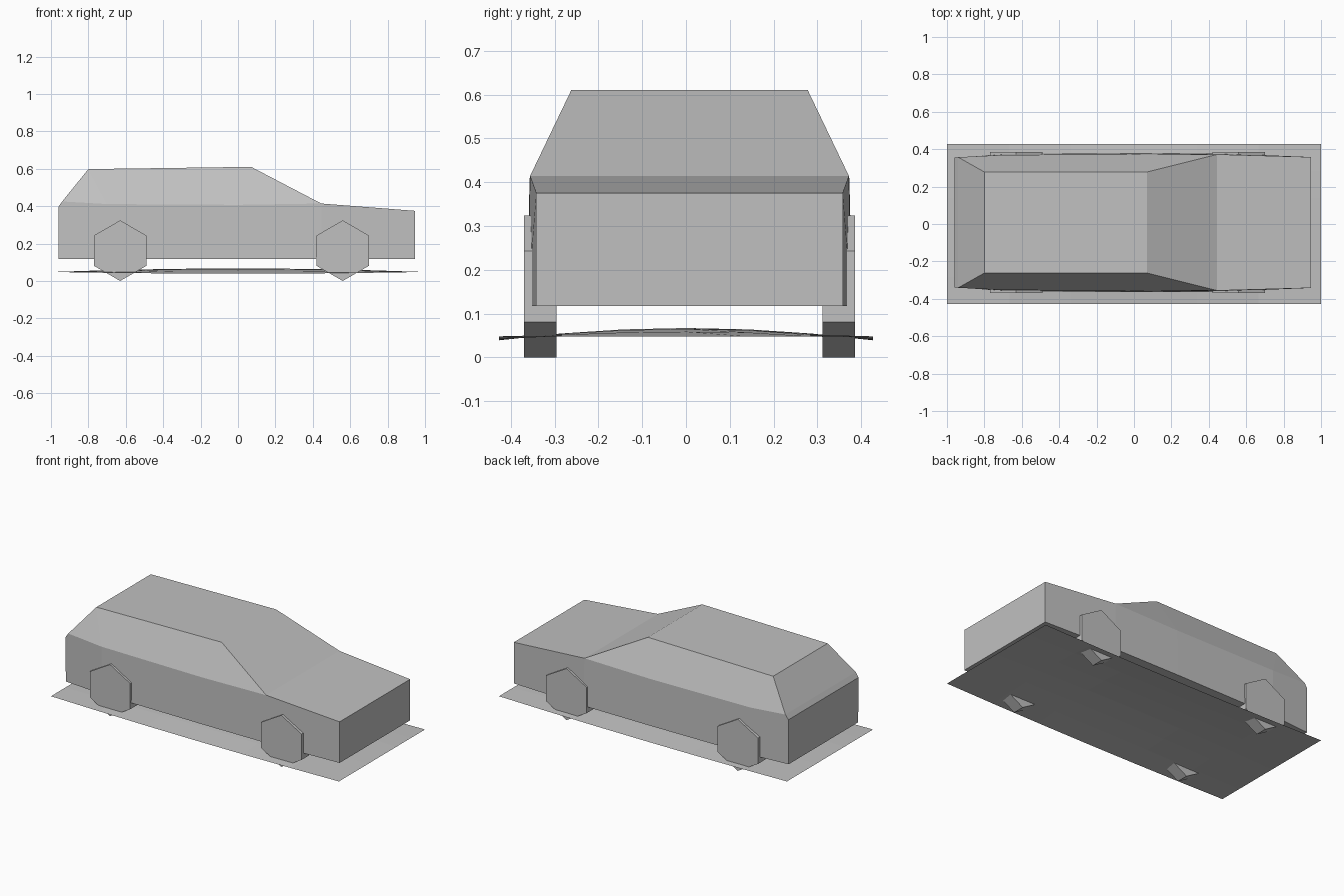
import bpy, bmesh, math
from mathutils import Matrix

if "Cube" in bpy.data.objects:
    bpy.data.objects.remove(bpy.data.objects["Cube"], do_unlink=True)

grey = bpy.data.materials.new("plain grey")
grey.use_nodes = True
colour = (0.53, 0.53, 0.53, 1)
grey.diffuse_color = colour
grey.node_tree.nodes["Principled BSDF"].inputs["Base Color"].default_value = colour

CENTRE_Y = 0.008


def finish(bm, name, location=(0, 0, 0)):
    bmesh.ops.recalc_face_normals(bm, faces=bm.faces[:])
    mesh = bpy.data.meshes.new(name)
    bm.to_mesh(mesh)
    bm.free()
    mesh.materials.append(grey)
    obj = bpy.data.objects.new(name, mesh)
    obj.location = location
    bpy.context.collection.objects.link(obj)
    return obj


# Car body: station points as (x, half width, z), used on both sides
sill = [(-0.96, 0.345, 0.117), (-0.7, 0.366, 0.117), (0, 0.372, 0.117),
        (0.45, 0.37, 0.117), (0.945, 0.35, 0.117)]
belt = [(-0.96, 0.347, 0.397), (-0.94, 0.349, 0.425), (-0.7, 0.361, 0.411),
        (0, 0.365, 0.407), (0.445, 0.364, 0.414), (0.945, 0.35, 0.375)]
roof = [(-0.8, 0.27, 0.598), (0.07, 0.27, 0.61)]

bm = bmesh.new()
sides = []
for side in (-1, 1):
    s, b, r = [[bm.verts.new((x, side * w, z)) for x, w, z in row]
               for row in (sill, belt, roof)]
    sides.append((s, b, r))
    # Lower side panels
    bm.faces.new((s[0], b[1], b[0]))
    for i in range(4):
        bm.faces.new((s[i], s[i + 1], b[i + 2], b[i + 1]))
    # Upper cabin side
    bm.faces.new((b[1], b[2], r[0]))
    bm.faces.new((b[2], b[3], r[1], r[0]))
    bm.faces.new((b[3], b[4], r[1]))

# Panels across the car: tail, lip, hatch, roof, windscreen, bonnet, nose, floor
outlines = [[s[0], b[0], b[1], r[0], r[1], b[4], b[5]] + s[:0:-1]
            for s, b, r in sides]
right, left = outlines
for i in range(len(right)):
    j = (i + 1) % len(right)
    bm.faces.new((right[i], right[j], left[j], left[i]))
finish(bm, "car_body", (0, CENTRE_Y, 0))

# Six-sided wheels standing on a corner
for end, x in (("rear", -0.63), ("front", 0.56)):
    for side, sign in (("right", -1), ("left", 1)):
        bm = bmesh.new()
        bmesh.ops.create_cone(bm, cap_ends=True, segments=6, radius1=0.162,
                              radius2=0.162, depth=0.074)
        # Stand the axle along y and put one corner at the bottom
        bmesh.ops.rotate(bm, verts=bm.verts[:],
                         matrix=Matrix.Rotation(math.pi / 2, 3, "X"))
        lowest = min(v.co.z for v in bm.verts)
        if lowest > -0.16:
            bmesh.ops.rotate(bm, verts=bm.verts[:],
                             matrix=Matrix.Rotation(math.pi / 6, 3, "Y"))
        finish(bm, f"{end}_{side}_wheel", (x, CENTRE_Y + sign * 0.341, 0.162))

# Thin, slightly bulging base sheet under the car
bm = bmesh.new()
bmesh.ops.create_grid(bm, x_segments=6, y_segments=6, size=1)
for v in bm.verts:
    x, y = v.co.x, v.co.y
    bulge = 0.028 * (1 - y * y) - 0.009
    v.co = (x, y * 0.427, 0.048 + bulge * (1 - x * x))
finish(bm, "base_sheet")
